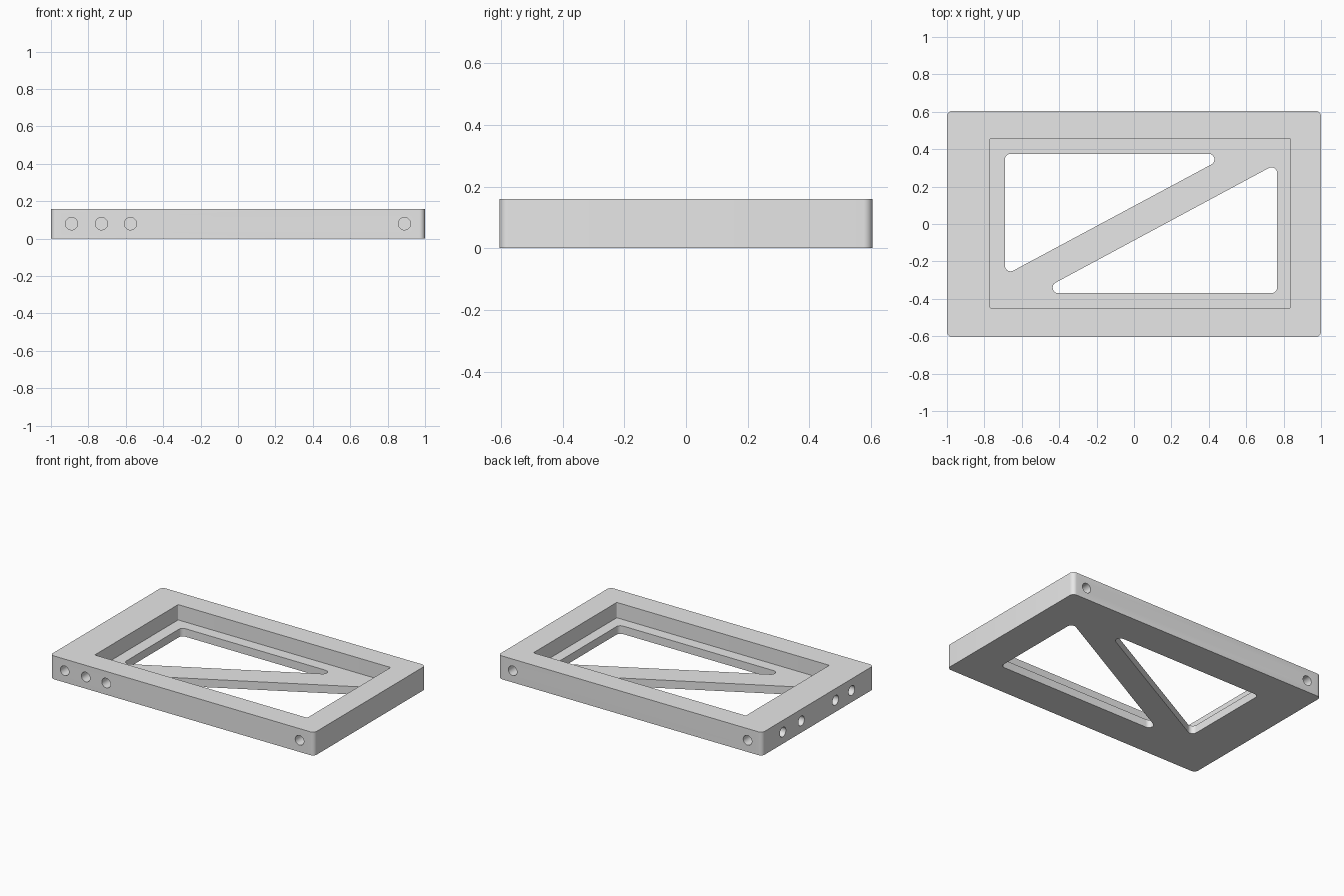
import bpy
import bmesh
import math
from mathutils import Vector

if "Cube" in bpy.data.objects:
    bpy.data.objects.remove(bpy.data.objects["Cube"])

HALF_X, HALF_Y, HEIGHT = 1.0, 0.605, 0.16
FLOOR = 0.055
HOLE_R, HOLE_DEPTH = 0.033, 0.11

grey = bpy.data.materials.new("plain grey")
grey.use_nodes = True
grey.diffuse_color = (0.8, 0.8, 0.8, 1)
grey.node_tree.nodes["Principled BSDF"].inputs["Base Color"].default_value = (0.8, 0.8, 0.8, 1)


def add_object(name, bm):
    bmesh.ops.recalc_face_normals(bm, faces=bm.faces)
    mesh = bpy.data.meshes.new(name)
    bm.to_mesh(mesh)
    bm.free()
    mesh.materials.append(grey)
    obj = bpy.data.objects.new(name, mesh)
    bpy.context.collection.objects.link(obj)
    return obj


def rounded_outline(centres, radius, steps=8):
    """Outline around counter-clockwise corner centres, with round corners."""
    points = []
    count = len(centres)
    for i in range(count):
        before, here, after = (Vector(centres[(i + k) % count]) for k in (-1, 0, 1))
        d_in, d_out = here - before, after - here
        start = math.atan2(-d_in.x, d_in.y)
        turn = (math.atan2(-d_out.x, d_out.y) - start) % math.tau
        for s in range(steps + 1):
            a = start + turn * s / steps
            points.append(here + radius * Vector((math.cos(a), math.sin(a))))
    return points


def prism(name, centres, radius, z0, z1):
    bm = bmesh.new()
    base = bm.faces.new([bm.verts.new((p.x, p.y, z0)) for p in rounded_outline(centres, radius)])
    top = bmesh.ops.extrude_face_region(bm, geom=[base])["geom"]
    verts = [v for v in top if isinstance(v, bmesh.types.BMVert)]
    bmesh.ops.translate(bm, verts=verts, vec=(0, 0, z1 - z0))
    return add_object(name, bm)


def box_centres(x0, x1, y0, y1, r):
    return [(x0 + r, y0 + r), (x1 - r, y0 + r), (x1 - r, y1 - r), (x0 + r, y1 - r)]


def drill(name, x, y, axis):
    """Cylinder centred on a side face, so half of it sinks into the wall."""
    bm = bmesh.new()
    bmesh.ops.create_cone(bm, cap_ends=True, segments=32, radius1=HOLE_R,
                          radius2=HOLE_R, depth=2 * HOLE_DEPTH)
    obj = add_object(name, bm)
    turn = Vector((0, 0, 1)).rotation_difference(Vector(axis)).to_matrix().to_4x4()
    obj.data.transform(turn)
    obj.data.transform(turn.Translation((x, y, HEIGHT / 2)))
    return obj


# Outer block with rounded upright corners
frame = prism("frame", box_centres(-HALF_X, HALF_X, -HALF_Y, HALF_Y, 0.03), 0.03, 0, HEIGHT)

# Recess in the top, then two triangular windows that leave a diagonal brace
cutters = [
    prism("recess_cutter", box_centres(-0.772, 0.838, -0.448, 0.455, 0.006), 0.006, FLOOR, 0.3),
    prism("rear_window_cutter", [(-0.66, 0.345), (-0.66, -0.223), (0.40, 0.345)], 0.03, -0.1, 0.1),
    prism("front_window_cutter", [(0.735, -0.34), (0.735, 0.273), (-0.405, -0.34)], 0.03, -0.1, 0.1),
]

# Blind holes in the front, back and right side walls
for x in (-0.89, -0.73, -0.575, 0.89):
    cutters.append(drill("front_hole_cutter", x, -HALF_Y, (0, 1, 0)))
for x in (-0.89, 0.89):
    cutters.append(drill("back_hole_cutter", x, HALF_Y, (0, 1, 0)))
for y in (-0.365, -0.19, 0.18, 0.38):
    cutters.append(drill("side_hole_cutter", -HALF_X, y, (1, 0, 0)))

bpy.ops.object.select_all(action="DESELECT")
bpy.context.view_layer.objects.active = frame
frame.select_set(True)
for cutter in cutters:
    cutter.hide_render = True
    mod = frame.modifiers.new(cutter.name, "BOOLEAN")
    mod.operation = "DIFFERENCE"
    mod.solver = "EXACT"
    mod.object = cutter
    bpy.ops.object.modifier_apply(modifier=mod.name)
    bpy.data.objects.remove(cutter)

bpy.ops.object.shade_smooth_by_angle(angle=math.radians(30))
